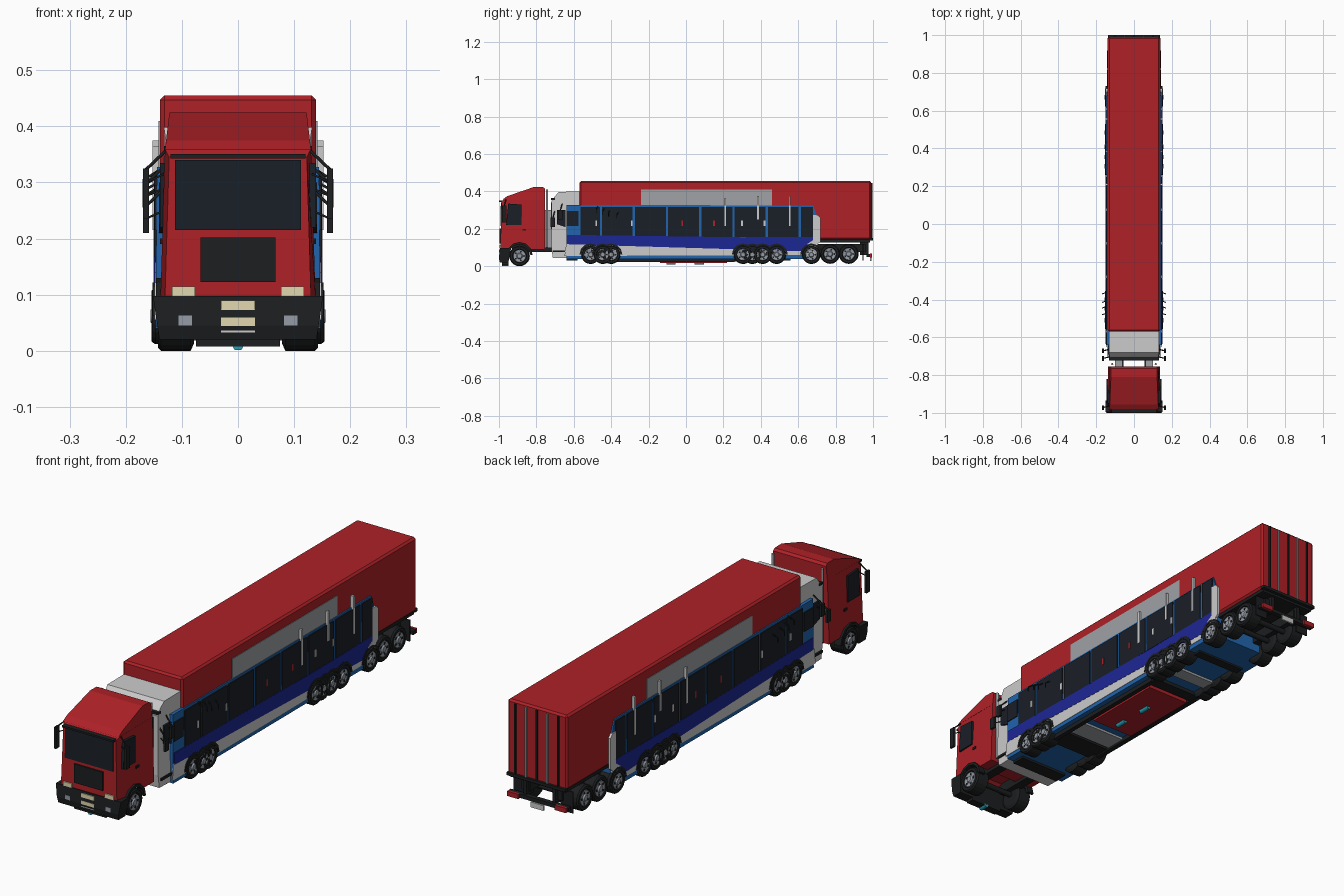
import bpy, bmesh, math
from mathutils import Vector

if "Cube" in bpy.data.objects:
    bpy.data.objects.remove(bpy.data.objects["Cube"])

COL = dict(red=(0.42, 0.015, 0.02), white=(0.8, 0.8, 0.8), grey=(0.35, 0.36, 0.38), black=(0.012, 0.013, 0.014),
           glass=(0.01, 0.014, 0.02), blue=(0.015, 0.13, 0.42), navy=(0.012, 0.02, 0.3), cream=(0.75, 0.68, 0.42),
           cyan=(0.02, 0.35, 0.45), steel=(0.3, 0.33, 0.38))
MAT = {}
for k, c in COL.items():
    MAT[k] = bpy.data.materials.new(k)
    MAT[k].diffuse_color = (*c, 1)
SIDES = ((1, "right"), (-1, "left"))


def finish(name, bm, mat, bevel=0):
    bmesh.ops.recalc_face_normals(bm, faces=bm.faces)
    me = bpy.data.meshes.new(name)
    bm.to_mesh(me)
    bm.free()
    me.materials.append(MAT[mat])
    ob = bpy.data.objects.new(name, me)
    bpy.context.collection.objects.link(ob)
    if bevel:
        m = ob.modifiers.new("bevel", "BEVEL")
        m.width, m.segments = bevel, 1
    return ob


def prism(name, pts, xa, xb, mat, bevel=0):
    """Side outline (y, z) spanned across x; xa and xb may depend on (y, z)."""
    f = lambda v, p: v(*p) if callable(v) else v
    bm = bmesh.new()
    a = [bm.verts.new((f(xa, p), *p)) for p in pts]
    b = [bm.verts.new((f(xb, p), *p)) for p in pts]
    bm.faces.new(a)
    bm.faces.new(b[::-1])
    for i in range(len(pts)):
        j = (i + 1) % len(pts)
        bm.faces.new((a[i], b[i], b[j], a[j]))
    return finish(name, bm, mat, bevel)


def body(name, pts, w, mat, bevel=0):
    return prism(name, pts, (lambda y, z: -w(y, z)) if callable(w) else -w, w, mat, bevel)


def box(name, x0, x1, y0, y1, z0, z1, mat, bevel=0):
    return prism(name, [(y0, z0), (y1, z0), (y1, z1), (y0, z1)], x0, x1, mat, bevel)


def pair(name, x0, x1, y0, y1, z0, z1, mat):
    for s, n in SIDES:
        box(f"{n}_{name}", s * x0, s * x1, y0, y1, z0, z1, mat)


def side_panel(name, pts, x, mat, t=0.003):
    for s, n in SIDES:
        prism(f"{n}_{name}", pts, s * (x - t), s * x, mat)


def tube(name, pts, r, mat, seg=6):
    cu = bpy.data.curves.new(name, "CURVE")
    cu.dimensions, cu.bevel_depth, cu.bevel_resolution = "3D", r, 1
    cu.use_fill_caps = True
    sp = cu.splines.new("POLY")
    sp.points.add(len(pts) - 1)
    for p, q in zip(sp.points, pts):
        p.co = (*q, 1)
    cu.materials.append(MAT[mat])
    bpy.context.collection.objects.link(bpy.data.objects.new(name, cu))


def lathe(name, prof, y, z, mat, seg=20):
    """Profile (x, radius) spun about an axle parallel to x."""
    bm = bmesh.new()
    rings = [[bm.verts.new((x, y + r * math.cos(2 * math.pi * i / seg), z + r * math.sin(2 * math.pi * i / seg)))
              for i in range(seg)] for x, r in prof]
    for a, b in zip(rings, rings[1:]):
        for i in range(seg):
            j = (i + 1) % seg
            bm.faces.new((a[i], a[j], b[j], b[i]))
    bm.faces.new(rings[0])
    bm.faces.new(rings[-1])
    return finish(name, bm, mat)


def wheel(n, s, y, z, r, xo, width=0.065):
    lathe(n + "_tyre", [(s * (xo - width), r * .75), (s * (xo - width * .9), r), (s * (xo - .006), r),
                        (s * xo, r * .9), (s * xo, r * .68), (s * (xo - .008), r * .62)], y, z, "black")
    lathe(n + "_rim", [(s * (xo - .009), r * .62), (s * (xo - .002), r * .6), (s * (xo - .004), r * .3),
                       (s * (xo + .002), r * .22)], y, z, "steel", 16)
    for i in range(5):   # dark openings between spokes
        a = 2 * math.pi * i / 5
        lathe(f"{n}_hole_{i}", [(s * (xo - .006), r * .1), (s * (xo - .0015), r * .1)],
              y + r * .44 * math.cos(a), z + r * .44 * math.sin(a), "black", 6)


# front red cab
cab_w = lambda y, z: 0.138 - 0.03 * max(0, z - 0.1) - (0.008 if y < -0.97 else 0)
body("red_cab", [(-.985, .07), (-.945, .07), (-.945, .1), (-.92, .118), (-.86, .118), (-.83, .09), (-.755, .09),
                 (-.755, .36), (-.97, .36), (-.987, .345), (-.992, .1)], cab_w, "red")
body("roof_spoiler", [(-.98, .358), (-.955, .375), (-.81, .425), (-.765, .424), (-.755, .415), (-.755, .358)],
     lambda y, z: .13 - .12 * max(0, z - .36), "red")
box("sun_visor", -.12, .12, -1, -.975, .343, .351, "black")
prism("windscreen", [(-.993, .215), (-.985, .215), (-.982, .34), (-.99, .34)], -.112, .112, "glass")
box("front_grille", -.067, .067, -.996, -.985, .123, .202, "black")
prism("front_bumper", [(-1, .045), (-.995, .02), (-.95, .02), (-.935, .098), (-.995, .098)],
      lambda y, z: -.137 - .15 * z, lambda y, z: .137 + .15 * z, "black")
box("lower_valance", -.075, .075, -.985, -.95, .008, .03, "black")
for i, (a, b) in enumerate(((.073, .09), (.044, .059), (.033, .036))):
    box(f"bumper_plate_{i}", -.03, .03, -1, -.985, a, b, "cream" if i < 2 else "white")
pair("headlight", .077, .118, -.997, -.985, .098, .115, "cream")
pair("fog_lamp", .082, .106, -1, -.985, .045, .063, "steel")
side_panel("cab_window", [(-.962, .22), (-.88, .22), (-.88, .33), (-.95, .335)], .139, "glass", .012)
side_panel("door_handle", [(-.875, .19), (-.855, .19), (-.855, .2), (-.875, .2)], .139, "black", .006)
arc = [(-.89 + r * math.cos(math.radians(a)), .06 + r * math.sin(math.radians(a)))
       for r, s in ((.07, 1), (.058, -1)) for a in range(0, 181, 30)[::s]]
side_panel("front_wheel_arch", arc, .146, "black", .03)
tube("tow_hook", [(0, -.985, .012), (0, -.95, .012)], .012, "cyan")

# mirrors on the red cab, the white cab and the coach
for s, n in SIDES:
    for k, (y, z) in enumerate(((-.972, .325), (-.672, .30), (-.712, .26))):
        z0 = z - (.09 if k == 0 else .05)
        box(f"{n}_mirror_{k}", s * .159, s * .169, y - .012, y + .012, z0, z, "black")
        tube(f"{n}_mirror_arm_{k}", [(s * .125, y + .01, z + .035), (s * .165, y, z - .003)], .003, "black")
        tube(f"{n}_mirror_stay_{k}", [(s * .132, y + .01, z - .01), (s * .165, y, z - .025)], .002, "black")
    for k, y in enumerate((-.48, -.445, -.415, -.37)):
        tube(f"{n}_coach_mirror_{k}", [(s * .14, y + .01, .322 - .01 * k), (s * .168, y, .305 - .01 * k),
                                      (s * .168, y, .285 - .01 * k)], .0025, "black")
    # exhaust stacks between the cabs
    tube(f"{n}_exhaust_stack", [(s * .115, -.742, .1), (s * .115, -.742, .41)], .006, "grey")

# chassis
pair("chassis_rail", .055, .095, -.93, .96, .075, .12, "black")
pair("cab_coupling", .06, .1, -.76, -.7, .1, .3, "grey")

# white second cab
body("white_cab", [(-.712, .045), (-.5, .045), (-.5, .4), (-.68, .398), (-.7, .375), (-.72, .35), (-.72, .1)],
     lambda y, z: .138 - .1 * max(0, z - .34) - (.006 if y < -.69 else 0), "white")
box("roof_seam", -.132, .132, -.722, -.7, .355, .365, "black")
box("white_cab_windscreen", -.11, .11, -.723, -.715, .2, .34, "glass")
side_panel("white_cab_window", [(-.69, .225), (-.645, .21), (-.645, .3), (-.69, .3)], .141, "glass", .008)
side_panel("white_cab_sill", [(-.71, .075), (-.63, .075), (-.63, .085), (-.71, .085)], .141, "black", .006)

# red trailer with chamfered edges
box("trailer_box", -.139, .139, -.57, .99, .142, .455, "red", .008)
box("trailer_floor_frame", -.13, .13, .65, .985, .128, .143, "black")
for i in range(5):
    x = -.1 + .05 * i
    box(f"rear_door_bar_{i}", x - .003, x + .003, .985, .997, .15, .445, "grey" if i % 2 else "black")
box("rear_door_sill", -.137, .137, .98, 1, .138, .15, "black")
side_panel("trailer_banner", [(-.24, .3), (.46, .3), (.46, .41), (-.24, .41)], .1415, "grey")

# rear underrun bar with lamps and plate
box("rear_bar", -.14, .14, .965, .985, .05, .066, "black")
pair("rear_bar_bracket", .06, .075, .93, .975, .06, .13, "black")
pair("tail_lamp", .085, .137, .984, .995, .048, .068, "red")
box("rear_plate", -.03, .03, .984, .992, .028, .05, "white")
pair("mud_flap", .08, .138, .945, .95, .03, .12, "black")

# coach shell merged through the trailer
body("coach_shell", [(-.64, .04), (.7, .04), (.7, .27), (.68, .325), (-.64, .328)],
     lambda y, z: .147 - .02 * max(0, z - .2), "blue")
side_panel("white_stripe", [(-.65, .055), (.69, .06), (.69, .09), (-.64, .122)], .149, "white")
side_panel("navy_stripe", [(-.635, .118), (.7, .078), (.7, .158), (.3, .155), (-.635, .168)], .15, "navy")
side_panel("coach_tail", [(.65, .05), (.7, .06), (.705, .12), (.718, .13), (.718, .26), (.705, .275), (.68, .275),
                          (.68, .14), (.65, .12)], .151, "white", .01)
side_panel("coach_front_window", [(-.64, .215), (-.575, .215), (-.575, .295), (-.64, .295)], .149, "glass", .006)
for i, (a, b) in enumerate([(-.565, -.46)] + [(-.45 + .1775 * k, -.285 + .1775 * k) for k in range(6)] + [(.615, .68)]):
    side_panel(f"coach_window_{i}", [(a, .157), (b, .157), (b, .318), (a, .318)], .1495, "glass", .006)
for i, y in enumerate((-.48, -.29, -.02, .15, .3, .42)):
    side_panel(f"window_latch_{i}", [(y - .005, .215), (y + .005, .215), (y + .005, .245), (y - .005, .245)],
               .151, "red" if i in (2, 3) else "white")
for i, (y, a, b) in enumerate(((.21, .215, .365), (.385, .25, .375), (.555, .215, .375))):
    side_panel(f"white_pole_{i}", [(y - .005, a), (y + .005, a), (y + .005, b), (y - .005, b)], .152, "white", .012)

# underside: floor plates, tanks and lamps
box("red_belly_pan", -.1, .1, -.14, .22, .018, .042, "red")
for i, (a, b, z, m) in enumerate(((-.64, -.58, .03, "black"), (-.4, -.3, .028, "black"), (-.29, -.2, .03, "grey"),
                                  (.23, .28, .025, "black"), (.34, .4, .03, "grey"), (.52, .56, .032, "black"))):
    box(f"floor_plate_{i}", -.115, .115, a, b, z, .045, m)
pair("side_beam", .105, .125, -.38, .26, .022, .05, "black")
for i, y in enumerate((-.08, .07)):
    tube(f"belly_lamp_{i}", [(0, y - .025, .018), (0, y + .025, .018)], .011, "cyan")

# wheels
for s, n in SIDES:
    wheel(f"{n}_front_wheel", s, -.89, .055, .055, .143)
    for i, y in enumerate((-.51, -.445, -.4, .305, .355, .41, .485, .67)):
        wheel(f"{n}_coach_wheel_{i}", s, y, .062, .05, .153 + .0012 * (i % 2))
        arch = [(y + r * math.cos(math.radians(a)), .062 + r * math.sin(math.radians(a)))
                for r, d in ((.06, 1), (.05, -1)) for a in range(0, 181, 30)[::d]]
        prism(f"{n}_coach_arch_{i}", arch, s * .14, s * .152, "black")
    for i, y in enumerate((.77, .87)):
        wheel(f"{n}_trailer_wheel_{i}", s, y, .066, .053, .142)
for i, y in enumerate((-.89, .77, .87)):
    tube(f"axle_{i}", [(-.1, y, .062), (.1, y, .062)], .012, "black")

for m in bpy.data.materials:
    if m.users and not m.is_grease_pencil:
        m.use_nodes = True
        m.node_tree.nodes["Principled BSDF"].inputs["Base Color"].default_value = m.diffuse_color
